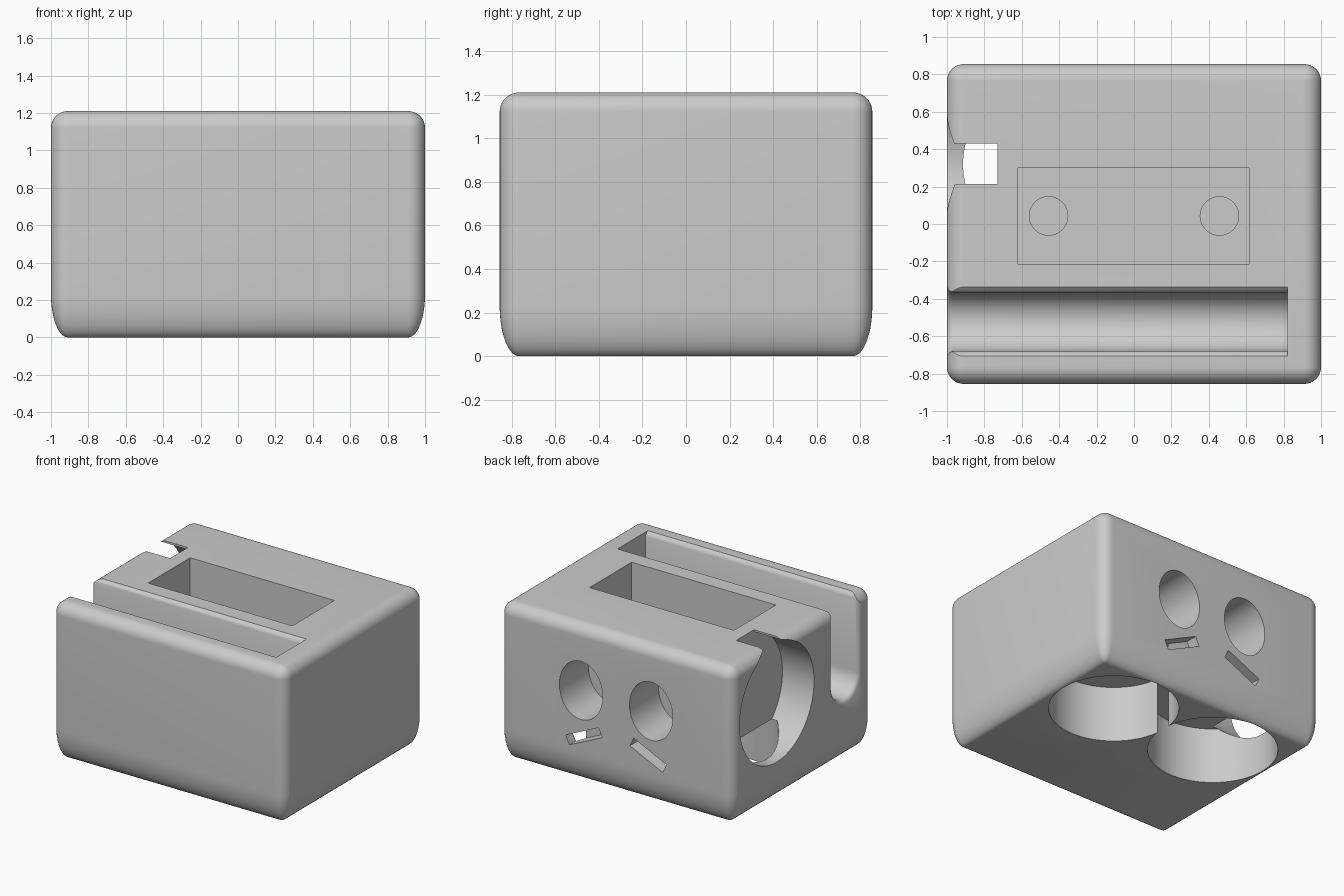
import bpy, bmesh, math
from mathutils import Matrix

if "Cube" in bpy.data.objects:
    bpy.data.objects.remove(bpy.data.objects["Cube"])

HX, HY, H = 1.0, 0.855, 1.21      # half width, half depth, height
R = 0.09                          # edge rounding

grey = bpy.data.materials.new("plain grey")
grey.diffuse_color = (0.6, 0.6, 0.6, 1)
grey.use_nodes = True
grey.node_tree.nodes["Principled BSDF"].inputs["Base Color"].default_value = grey.diffuse_color


def make(name, bm):
    bmesh.ops.recalc_face_normals(bm, faces=bm.faces)
    me = bpy.data.meshes.new(name)
    bm.to_mesh(me)
    bm.free()
    me.materials.append(grey)
    ob = bpy.data.objects.new(name, me)
    bpy.context.collection.objects.link(ob)
    return ob


def loft(name, rings):
    """Skin closed rings of equal length and cap both ends."""
    bm = bmesh.new()
    loops = [[bm.verts.new(p) for p in ring] for ring in rings]
    n = len(loops[0])
    for a, b in zip(loops, loops[1:]):
        for i in range(n):
            bm.faces.new((a[i], a[(i + 1) % n], b[(i + 1) % n], b[i]))
    bm.faces.new(loops[0])
    bm.faces.new(loops[-1])
    return make(name, bm)


def box(name, lo, hi, turn=0.0):
    """Box between two corners, optionally turned about y through its centre."""
    bm = bmesh.new()
    size = [b - a for a, b in zip(lo, hi)]
    mid = [(a + b) / 2 for a, b in zip(lo, hi)]
    m = Matrix.Translation(mid) @ Matrix.Rotation(turn, 4, 'Y') @ Matrix.Diagonal((*size, 1))
    bmesh.ops.create_cube(bm, size=1, matrix=m)
    return make(name, bm)


def tube(name, axis, centre, ru, rv, start, end, n=64):
    """Elliptical cylinder along an axis; centre holds the other two coordinates."""
    rings = []
    for t in (start, end):
        ring = []
        for i in range(n):
            a = 2 * math.pi * i / n
            p = [centre[0] + ru * math.cos(a), centre[1] + rv * math.sin(a)]
            p.insert("xyz".index(axis), t)
            ring.append(p)
        rings.append(ring)
    return loft(name, rings)


# Body: stacked rounded rectangles, tall soft curve below and round edge on top
def rounded_ring(inset, z, steps=8):
    r = max(R - inset, 0.004)
    ring = []
    for k, (sx, sy) in enumerate(((1, 1), (-1, 1), (-1, -1), (1, -1))):
        cx, cy = sx * (HX - inset - r), sy * (HY - inset - r)
        for i in range(steps + 1):
            a = math.pi / 2 * (k + i / steps)
            ring.append((cx + r * math.cos(a), cy + r * math.sin(a), z))
    return ring


N = 10
quarter = [math.pi / 2 * i / N for i in range(N + 1)]
rings = [rounded_ring(R * (1 - math.sin(a)), 0.23 * (1 - math.cos(a))) for a in quarter]
rings += [rounded_ring(R * (1 - math.cos(a)), H - R + R * math.sin(a)) for a in quarter]
body = loft("holder_body", rings)

cutters = []

# Long round-bottomed slot with softened lips
def slot_ring(x, d):
    w, cy, cz = 0.157 + d, -0.522, 0.617
    lip = [(0.028, 1.35), (0.028, H), (0.016, H - 0.01), (0.006, H - 0.02), (0, H - 0.035)]
    pts = [(cy + w + f, z) for f, z in lip]
    pts += [(cy + w * math.cos(a), cz - w * math.sin(a))
            for a in (math.pi * i / 24 for i in range(25))]
    pts += [(cy - w - f, z) for f, z in reversed(lip)]
    return [(x, y, z) for y, z in pts]


cutters.append(loft("slot_cutter", [slot_ring(x, d) for x, d in (
    (-1.1, 0.028), (-1.0, 0.028), (-0.992, 0.014), (-0.982, 0.005), (-0.968, 0), (0.822, 0))]))

# Rectangular pocket in the top, with two shallow round sockets in its floor
cutters.append(box("pocket_cutter", (-0.62, -0.213, 0.6), (0.615, 0.3, 1.4)))
for sx in (-1, 1):
    cutters.append(tube("socket_cutter", 'z', (sx * 0.457, 0.043), 0.103, 0.103, 0.52, 0.7, 40))
    # Large round wells in the underside
    cutters.append(tube("well_cutter", 'z', (sx * 0.455, 0.32), 0.459, 0.459, -0.2, 0.435, 96))
    # Oval eye holes and slanted slits on the back
    cutters.append(tube("eye_cutter", 'y', (sx * 0.3, 0.71), 0.185, 0.225, 0.5, 1.1))
    cutters.append(box("slit_cutter", (sx * 0.275 - 0.155, 0.76, 0.325),
                       (sx * 0.275 + 0.155, 1.0, 0.4), sx * math.radians(25)))

# Round recess in the left side and the notch above it
cutters.append(tube("side_recess_cutter", 'x', (0.318, 0.754), 0.4545, 0.4545, -1.2, -0.73, 96))
cutters.append(box("notch_cutter", (-1.2, 0.213, 0.95), (-0.7301, 0.43, 1.4)))

# Cut everything, then remove the helpers
bpy.context.view_layer.objects.active = body
body.select_set(True)
for c in cutters:
    c.hide_render = True
    mod = body.modifiers.new("cut", 'BOOLEAN')
    mod.operation = 'DIFFERENCE'
    mod.solver = 'EXACT'
    mod.object = c
    bpy.ops.object.modifier_apply(modifier=mod.name)
for c in cutters:
    bpy.data.objects.remove(c)

bpy.ops.object.select_all(action='DESELECT')
body.select_set(True)
bpy.ops.object.shade_smooth_by_angle(angle=math.radians(30))
